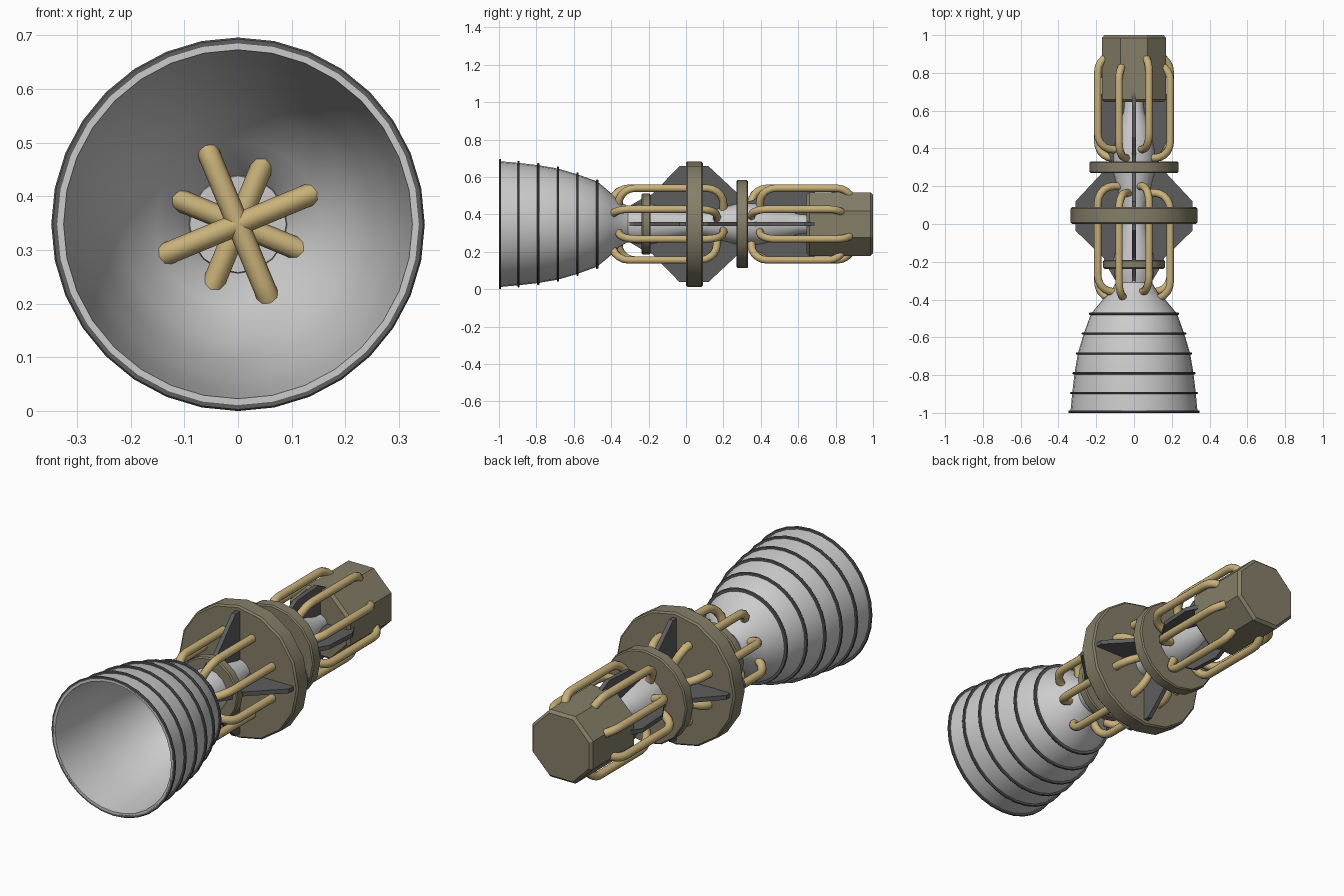
import bpy, bmesh, math
from mathutils import Vector

if "Cube" in bpy.data.objects:
    bpy.data.objects.remove(bpy.data.objects["Cube"])

CZ = 0.348  # height of the engine axis, which runs along y


def material(name, rgb):
    m = bpy.data.materials.new(name)
    m.diffuse_color = (*rgb, 1)
    m.use_nodes = True
    m.node_tree.nodes["Principled BSDF"].inputs["Base Color"].default_value = m.diffuse_color
    return m


SILVER = material("light grey metal", (0.60, 0.60, 0.60))
DARK = material("dark grey metal", (0.11, 0.11, 0.11))
OLIVE = material("olive bronze", (0.235, 0.21, 0.14))
GOLD = material("pale gold", (0.58, 0.44, 0.19))


def finish(name, mesh, mat, angle=30):
    mesh.materials.clear()
    mesh.materials.append(mat)
    ob = bpy.data.objects.new(name, mesh)
    bpy.context.collection.objects.link(ob)
    bpy.ops.object.select_all(action='DESELECT')
    ob.select_set(True)
    bpy.context.view_layer.objects.active = ob
    if angle:
        bpy.ops.object.shade_smooth_by_angle(angle=math.radians(angle))
    return ob


def lathe(name, profile, sides, mat, turn=0.0, closed=False, angle=30):
    """Spin a list of (y, radius) points around the engine axis."""
    bm = bmesh.new()
    rings = []
    for i in range(sides):
        a = math.tau * i / sides + turn
        rings.append([bm.verts.new((r * math.cos(a), y, CZ + r * math.sin(a)))
                      for y, r in profile])
    n = len(profile)
    for i in range(sides):
        p, q = rings[i], rings[(i + 1) % sides]
        for k in range(n if closed else n - 1):
            j = (k + 1) % n
            bm.faces.new((p[k], p[j], q[j], q[k]))
    bmesh.ops.remove_doubles(bm, verts=bm.verts, dist=1e-5)
    bmesh.ops.recalc_face_normals(bm, faces=bm.faces)
    me = bpy.data.meshes.new(name)
    bm.to_mesh(me)
    bm.free()
    return finish(name, me, mat, angle)


def disc(name, y0, y1, r, sides, mat, bevel=0.006, turn=0.0, angle=30):
    return lathe(name, [(y0, 0), (y0, r - bevel), (y0 + bevel, r),
                        (y1 - bevel, r), (y1, r - bevel), (y1, 0)],
                 sides, mat, turn, angle=angle)


def fins(name, outline):
    """Two crossed plates; outline is (y, radius) mirrored over the axis."""
    t = 0.011
    loop = outline + [(y, -r) for y, r in reversed(outline)]
    bm = bmesh.new()
    for upright in (True, False):
        sides = []
        for s in (-t, t):
            sides.append([bm.verts.new((s, y, CZ + r) if upright else (r, y, CZ + s))
                          for y, r in loop])
        a, b = sides
        bm.faces.new(a)
        bm.faces.new(b[::-1])
        for i in range(len(loop)):
            j = (i + 1) % len(loop)
            bm.faces.new((a[i], a[j], b[j], b[i]))
    bmesh.ops.recalc_face_normals(bm, faces=bm.faces)
    me = bpy.data.meshes.new(name)
    bm.to_mesh(me)
    bm.free()
    return finish(name, me, DARK, None)


def pipes(name, y0, y1, radius, shift, bend):
    """Eight radial loops leaving the axis at y0 and returning at y1."""
    cu = bpy.data.curves.new(name, 'CURVE')
    cu.dimensions = '3D'
    cu.bevel_depth = 0.021
    cu.bevel_resolution = 2
    cu.use_fill_caps = True
    for k in range(8):
        a = math.radians(22.5 + 45 * k)
        d = shift * (k % 2)  # every other pipe: first set forward, second back
        path = [(y0 + d, 0)]
        for i in range(6):
            t = math.pi / 2 * i / 5
            path.append((y0 + d + bend * (1 - math.cos(t)),
                         radius - bend * (1 - math.sin(t))))
        for i in range(6):
            t = math.pi / 2 * (1 - i / 5)
            path.append((y1 + d - bend * (1 - math.cos(t)),
                         radius - bend * (1 - math.sin(t))))
        path.append((y1 + d, 0))
        sp = cu.splines.new('POLY')
        sp.points.add(len(path) - 1)
        for p, (y, r) in zip(sp.points, path):
            p.co = (r * math.cos(a), y, CZ + r * math.sin(a), 1)
    tmp = bpy.data.objects.new(name + "_path", cu)
    bpy.context.collection.objects.link(tmp)
    bpy.context.view_layer.update()
    dg = bpy.context.evaluated_depsgraph_get()
    me = bpy.data.meshes.new_from_object(tmp.evaluated_get(dg))
    bpy.data.objects.remove(tmp)
    return finish(name, me, GOLD, 50)


# Nozzle bell, a thin double wall
bell = [(-1.0, 0.337), (-0.895, 0.327), (-0.79, 0.315), (-0.685, 0.297),
        (-0.58, 0.266), (-0.475, 0.228), (-0.40, 0.165), (-0.36, 0.125), (-0.31, 0.095)]
inner = [(y, r - 0.012) for y, r in reversed(bell)]
lathe("nozzle_bell", bell + inner, 32, SILVER, closed=True, angle=40)

# Stiffening hoops around the bell
for i, (y, r) in enumerate(bell[:6]):
    w = 0.006
    c = y + w if i == 0 else y
    lathe(f"bell_hoop_{i + 1}", [(c - w, r - 0.006), (c - w, r + 0.008), (c - w / 3, r + 0.011),
                                 (c + w / 3, r + 0.011), (c + w, r + 0.008), (c + w, r - 0.006)],
          32, DARK, closed=True)

# Waisted inner core
lathe("core", [(-0.33, 0), (-0.33, 0.09), (-0.27, 0.105), (-0.19, 0.11), (-0.02, 0.07),
               (0.10, 0.065), (0.27, 0.11), (0.38, 0.112), (0.50, 0.088),
               (0.60, 0.055), (0.66, 0.05), (0.66, 0)], 16, SILVER)

# Flanges
disc("front_flange", -0.237, -0.19, 0.163, 16, OLIVE)
disc("main_flange", 0.0, 0.09, 0.335, 16, OLIVE, 0.008)
disc("rear_flange", 0.27, 0.332, 0.235, 16, OLIVE)

# Octagonal rear housing
disc("rear_housing", 0.645, 1.0, 0.184, 8, OLIVE, 0.014, math.pi / 8, angle=None)

# Crossed fins
fins("main_fins", [(-0.33, 0.08), (-0.22, 0.145), (-0.18, 0.16), (-0.035, 0.31),
                   (0.12, 0.31), (0.27, 0.17), (0.30, 0.12)])
fins("rear_fins", [(0.30, 0.11), (0.36, 0.13), (0.46, 0.19), (0.63, 0.20), (0.70, 0.165)])

# Pipe loops
pipes("front_pipes", -0.395, 0.165, 0.208, 0.035, 0.09)
pipes("rear_pipes", 0.35, 0.845, 0.208, 0.045, 0.085)
